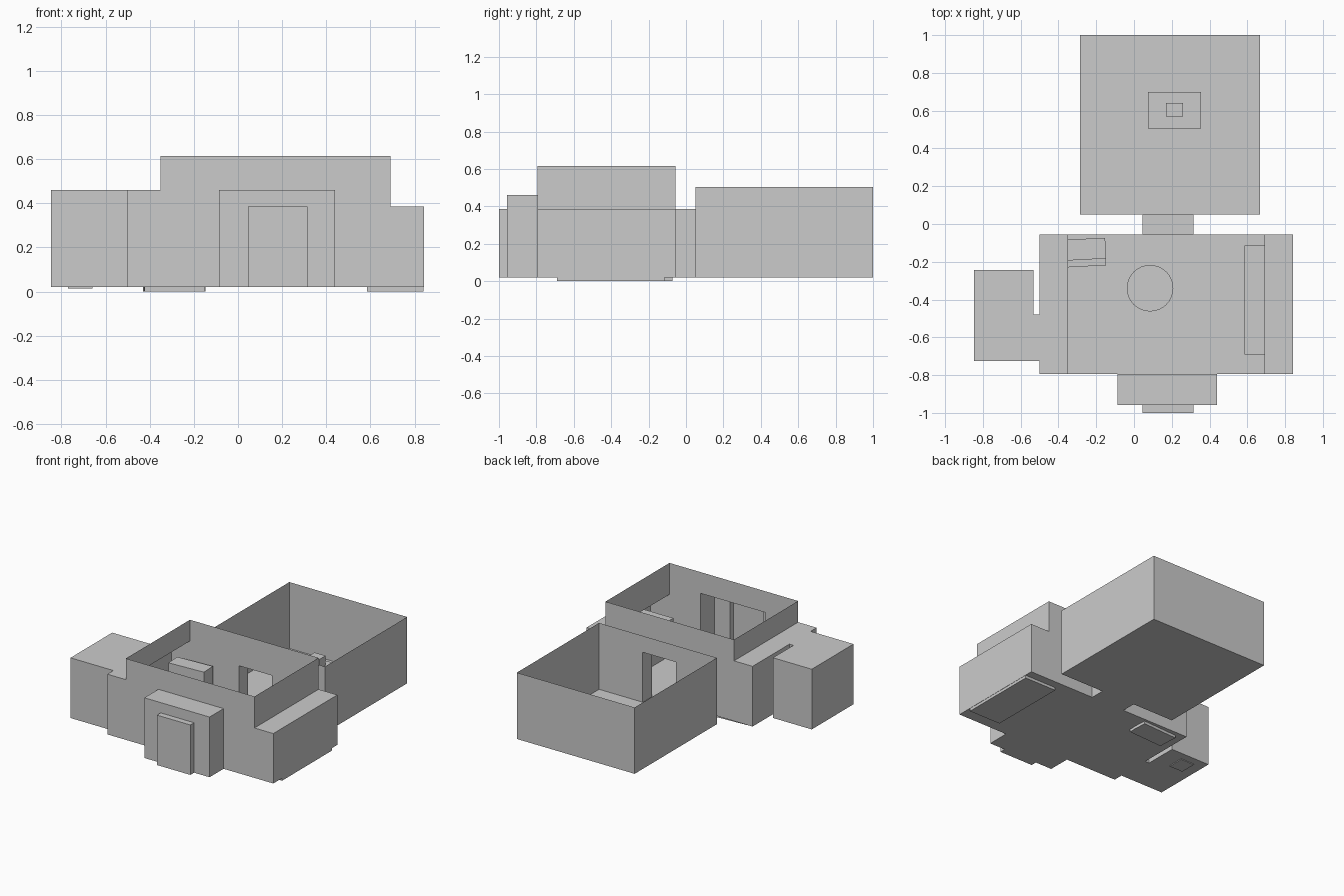
import bpy, bmesh
from math import radians

if "Cube" in bpy.data.objects:
    bpy.data.objects.remove(bpy.data.objects["Cube"])

F = 0.02  # floor level


def shell(name, floor, walls, ceiling=None):
    """Thin-walled room: floor rectangle, wall panels and optional ceiling height."""
    bm = bmesh.new()

    def quad(pts):
        bm.faces.new([bm.verts.new(p) for p in pts])

    x0, x1, y0, y1 = floor
    for z in (F, ceiling):
        if z is not None:
            quad([(x0, y0, z), (x1, y0, z), (x1, y1, z), (x0, y1, z)])
    for (ax, ay), (bx, by), z0, z1 in walls:
        quad([(ax, ay, z0), (bx, by, z0), (bx, by, z1), (ax, ay, z1)])
    bmesh.ops.remove_doubles(bm, verts=bm.verts, dist=1e-5)
    me = bpy.data.meshes.new(name)
    bm.to_mesh(me)
    bm.free()
    bpy.context.collection.objects.link(bpy.data.objects.new(name, me))


def wall(axis, at, a, b, top, door=None):
    """Wall along x or y; door = (start, end, head height) leaves an opening."""
    P = (lambda t: (t, at)) if axis == 'x' else (lambda t: (at, t))
    if door is None:
        return [(P(a), P(b), F, top)]
    d0, d1, h = door
    parts = [(P(a), P(d0), F, top), (P(d1), P(b), F, top), (P(d0), P(d1), h, top)]
    return [p for p in parts if p[0] != p[1] and p[3] - p[2] > 1e-4]


def box(name, x0, x1, y0, y1, z0, z1, rot=0):
    bpy.ops.mesh.primitive_cube_add(size=1, location=((x0+x1)/2, (y0+y1)/2, (z0+z1)/2))
    o = bpy.context.object
    o.name = name
    o.scale = (x1-x0, y1-y0, z1-z0)
    o.rotation_euler.z = radians(rot)
    return o


S, N = -0.795, -0.055          # hall front and back
D = (0.045, 0.315, 0.385)      # doorway

# open-topped hall, with full-width openings to both alcoves
shell("main_hall", (-0.35, 0.69, S, N),
      wall('x', S, -0.35, 0.69, 0.615, (-0.087, 0.44, 0.46)) +
      wall('x', N, -0.35, 0.69, 0.615, D) +
      wall('y', -0.35, S, N, 0.615, (S, N, 0.46)) +
      wall('y', 0.69, S, N, 0.615, (S, N, 0.385)))

# side alcoves
shell("right_alcove", (0.69, 0.842, S, N),
      wall('x', S, 0.69, 0.842, 0.385) + wall('x', N, 0.69, 0.842, 0.385) +
      wall('y', 0.842, S, N, 0.385), 0.385)
shell("left_alcove", (-0.5, -0.35, S, N),
      wall('x', S, -0.5, -0.35, 0.46) + wall('x', N, -0.5, -0.35, 0.46) +
      wall('y', -0.5, S, N, 0.46, (-0.725, -0.48, 0.46)), 0.46)

# left side room and its short passage
shell("left_passage", (-0.533, -0.5, -0.725, -0.48),
      wall('x', -0.725, -0.533, -0.5, 0.46) + wall('x', -0.48, -0.533, -0.5, 0.46), 0.46)
shell("left_room", (-0.847, -0.533, -0.725, -0.243),
      wall('x', -0.725, -0.847, -0.533, 0.46) + wall('x', -0.243, -0.847, -0.533, 0.46) +
      wall('y', -0.847, -0.725, -0.243, 0.46) + wall('y', -0.533, -0.48, -0.243, 0.46), 0.46)

# front porch and entrance
shell("porch", (-0.087, 0.44, -0.957, S),
      wall('x', -0.957, -0.087, 0.44, 0.46, D) +
      wall('y', -0.087, -0.957, S, 0.46) + wall('y', 0.44, -0.957, S, 0.46), 0.46)
shell("entrance", (0.045, 0.315, -1, -0.957),
      wall('x', -1, 0.045, 0.315, 0.385) +
      wall('y', 0.045, -1, -0.957, 0.385) + wall('y', 0.315, -1, -0.957, 0.385), 0.385)

# back passage and open-topped back room
shell("back_passage", (0.045, 0.315, N, 0.05),
      wall('y', 0.045, N, 0.05, 0.385) + wall('y', 0.315, N, 0.05, 0.385), 0.385)
shell("back_room", (-0.285, 0.668, 0.05, 1),
      wall('x', 0.05, -0.285, 0.668, 0.505, D) + wall('x', 1, -0.285, 0.668, 0.505) +
      wall('y', -0.285, 0.05, 1, 0.505) + wall('y', 0.668, 0.05, 1, 0.505))

# furniture
box("back_room_table", 0.075, 0.355, 0.505, 0.7, F, 0.18)
box("table_top_box", 0.17, 0.26, 0.57, 0.64, 0.18, 0.25)
box("side_counter", 0.585, 0.84, -0.69, -0.115, 0, 0.28)
box("cabinet_body", -0.428, -0.15, -0.19, -0.08, 0, 0.335, 3)
box("cabinet_shelf", -0.425, -0.15, -0.226, -0.185, 0, 0.17, 3)
box("small_stool", -0.77, -0.66, -0.42, -0.3, 0.015, 0.14)
bpy.ops.mesh.primitive_cylinder_add(vertices=32, radius=0.123, depth=0.13,
                                    location=(0.085, -0.34, F + 0.065))
bpy.context.object.name = "round_table"
bpy.ops.object.shade_smooth_by_angle()
